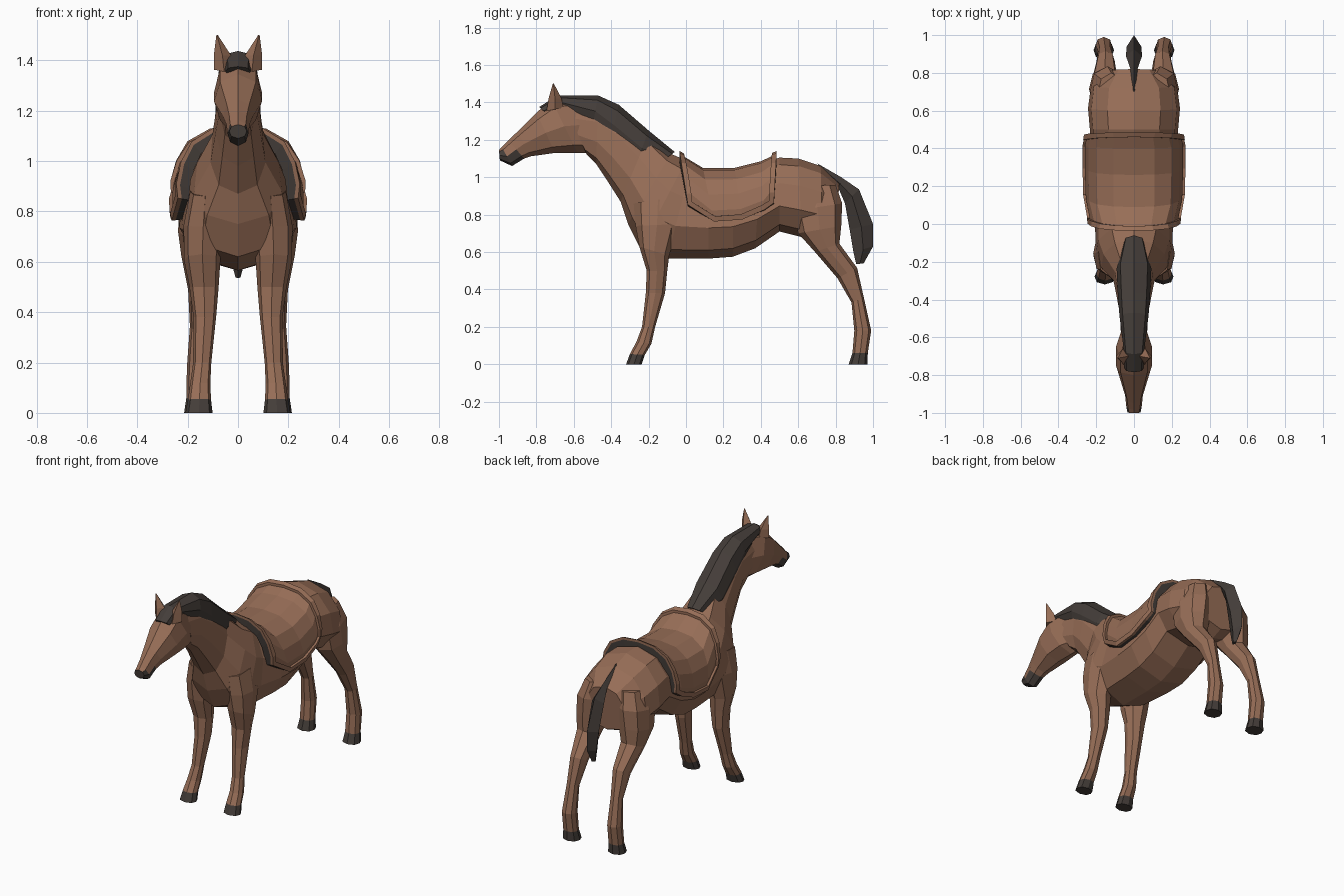
import bpy, bmesh, math
from mathutils import Vector


def material(name, rgb):
    m = bpy.data.materials.new(name)
    m.diffuse_color = (*rgb, 1)
    return m


COAT = material("brown coat", (0.31, 0.155, 0.095))
DARK = material("dark hair and hoof", (0.058, 0.047, 0.041))


def finish(bm, name, mats):
    bmesh.ops.recalc_face_normals(bm, faces=bm.faces[:])
    me = bpy.data.meshes.new(name)
    bm.to_mesh(me)
    bm.free()
    for m in mats:
        me.materials.append(m)
    ob = bpy.data.objects.new(name, me)
    bpy.context.collection.objects.link(ob)
    return ob


def loft(name, rings, sides=8, p=0.85, k=0.0, mats=(COAT,), rule=None, sign=1):
    """Skin rings given by two outline points (y, z), a half width and a centre x."""
    bm = bmesh.new()
    loops = []
    for y0, z0, y1, z1, hw, *cx in rings:
        cx = cx[0] if cx else 0.0
        loop = []
        for i in range(sides):
            a = 2 * math.pi * i / sides
            c, s = math.cos(a), math.sin(a)
            if abs(s) < 1e-6:
                s = 0.0
            x = cx + hw * math.copysign(abs(s) ** p, s) * (1 - k * c)
            t = (1 - c) / 2
            loop.append(bm.verts.new((sign * x, y0 + (y1 - y0) * t, z0 + (z1 - z0) * t)))
        loops.append(loop)
    for a, b in zip(loops, loops[1:]):
        for i in range(sides):
            j = (i + 1) % sides
            bm.faces.new((a[i], a[j], b[j], b[i]))
    bm.faces.new(loops[0])
    bm.faces.new(loops[-1])
    if rule:
        for f in bm.faces:
            f.material_index = int(rule(f.calc_center_median()))
    return finish(bm, name, mats)


# Neck and torso
loft("torso", [
    (-0.66, 1.42, -0.53, 1.12, .070), (-0.47, 1.415, -0.48, 1.07, .075),
    (-0.35, 1.36, -0.42, 0.98, .090), (-0.20, 1.23, -0.35, 0.87, .110),
    (-0.08, 1.125, -0.31, 0.75, .175), (0.0, 1.09, -0.245, 0.62, .205),
    (0.03, 1.07, -0.10, 0.565, .205), (0.12, 1.04, 0.12, 0.565, .225),
    (0.25, 1.04, 0.25, 0.575, .235), (0.40, 1.07, 0.37, 0.62, .235),
    (0.50, 1.105, 0.50, 0.71, .235), (0.60, 1.10, 0.62, 0.68, .245),
    (0.72, 1.06, 0.73, 0.66, .230), (0.82, 0.97, 0.80, 0.69, .140)],
    sides=10, k=0.12)

# Head, with a dark muzzle
loft("head", [
    (-0.62, 1.43, -0.50, 1.13, .065), (-0.72, 1.415, -0.58, 1.13, .095),
    (-0.80, 1.345, -0.70, 1.13, .095), (-0.90, 1.245, -0.83, 1.112, .060),
    (-0.95, 1.197, -0.865, 1.10, .047), (-0.985, 1.163, -0.93, 1.06, .042),
    (-1.0, 1.145, -0.995, 1.09, .035)],
    sides=8, mats=(COAT, DARK), rule=lambda c: c.y < -0.89 and c.z < 1.135)

# Mane and forelock
loft("mane", [
    (-0.785, 1.375, -0.74, 1.335, .050), (-0.69, 1.437, -0.63, 1.36, .055),
    (-0.47, 1.437, -0.50, 1.27, .077), (-0.36, 1.388, -0.41, 1.17, .085),
    (-0.20, 1.25, -0.27, 1.06, .092), (-0.06, 1.135, -0.15, 1.07, .055)],
    sides=8, p=0.7, mats=(DARK,))

# Tail
loft("tail", [
    (0.70, 1.075, 0.72, 1.05, .006), (0.83, 1.0, 0.82, 0.93, .02),
    (0.925, 0.935, 0.85, 0.86, .042), (1.0, 0.75, 0.875, 0.72, .04),
    (1.0, 0.63, 0.895, 0.60, .03), (0.95, 0.54, 0.91, 0.535, .01)],
    sides=4, mats=(DARK,))

# Ears and legs on both sides; hooves are the dark lowest faces
EAR = [(-0.745, 1.355, -0.655, 1.37, .040, .055), (-0.735, 1.42, -0.665, 1.42, .034, .062),
       (-0.712, 1.5, -0.706, 1.5, .003, .083)]
FRONT = [(-0.28, 0.86, -0.02, 0.90, .06, .13), (-0.27, 0.74, -0.04, 0.75, .078, .138),
         (-0.25, 0.63, -0.09, 0.58, .072, .142), (-0.21, 0.50, -0.10, 0.50, .058, .135),
         (-0.215, 0.38, -0.112, 0.38, .045, .132), (-0.235, 0.20, -0.165, 0.20, .036, .142),
         (-0.265, 0.12, -0.185, 0.11, .040, .15), (-0.30, 0.055, -0.22, 0.05, .046, .153),
         (-0.32, 0, -0.237, 0, .054, .155)]
HIND = [(0.58, 0.95, 0.80, 0.96, .07, .12), (0.57, 0.82, 0.835, 0.86, .092, .14),
        (0.60, 0.70, 0.83, 0.74, .088, .15), (0.69, 0.60, 0.82, 0.645, .07, .155),
        (0.81, 0.46, 0.915, 0.515, .048, .15), (0.885, 0.33, 0.95, 0.36, .036, .155),
        (0.90, 0.18, 0.99, 0.18, .043, .16), (0.89, 0.06, 0.972, 0.06, .045, .16),
        (0.87, 0, 0.97, 0, .054, .16)]
for side, s in (("left", 1), ("right", -1)):
    loft(side + "_ear", EAR, sides=4, sign=s)
    for part, rings in (("front", FRONT), ("hind", HIND)):
        loft(f"{side}_{part}_leg", rings, sides=8, p=0.75, sign=s,
             mats=(COAT, DARK), rule=lambda c: c.z < 0.04)

# Saddle blanket: a draped sheet with a raised rim and dark outer edge
COLUMNS = [(-0.035, 1.125, 0.01, 0.85), (0.09, 1.05, 0.15, 0.765), (0.26, 1.05, 0.30, 0.775),
           (0.40, 1.085, 0.42, 0.825), (0.485, 1.125, 0.47, 0.86)]
DRAPE = [(0, 0), (.42, .04), (.76, .22), (.93, .5), (1, .8), (.97, 1)]
WIDTHS = [.23, .255, .26, .26, .25]
bm = bmesh.new()
grid = []
for (yt, zt, yb, zb), w in zip(COLUMNS, WIDTHS):
    half = [(fx * w, yt + (yb - yt) * fz, zt + (zb - zt) * fz) for fx, fz in DRAPE]
    line = [(-x, y, z) for x, y, z in half[:0:-1]] + half
    grid.append([bm.verts.new(c) for c in line])
for a, b in zip(grid, grid[1:]):
    for i in range(len(a) - 1):
        bm.faces.new((a[i], b[i], b[i + 1], a[i + 1]))
bmesh.ops.recalc_face_normals(bm, faces=bm.faces[:])
rim = bmesh.ops.inset_region(bm, faces=bm.faces[:], thickness=0.028, use_boundary=True)["faces"]
ext = bmesh.ops.extrude_face_region(bm, geom=rim)["geom"]
bmesh.ops.delete(bm, geom=[f for f in rim if f.is_valid], context='FACES_ONLY')
for v in ext:
    if isinstance(v, bmesh.types.BMVert):
        v.co += Vector((v.co.x, 0, (v.co.z - 0.8) * 0.8)).normalized() * 0.016
edges = [e for e in bm.edges if e.is_boundary]
wall = bmesh.ops.extrude_edge_only(bm, edges=edges)["geom"]
for g in wall:
    if isinstance(g, bmesh.types.BMVert):
        g.co -= Vector((g.co.x, 0, (g.co.z - 0.8) * 0.8)).normalized() * 0.045
    elif isinstance(g, bmesh.types.BMFace):
        g.material_index = 1
finish(bm, "saddle_blanket", (COAT, DARK))
